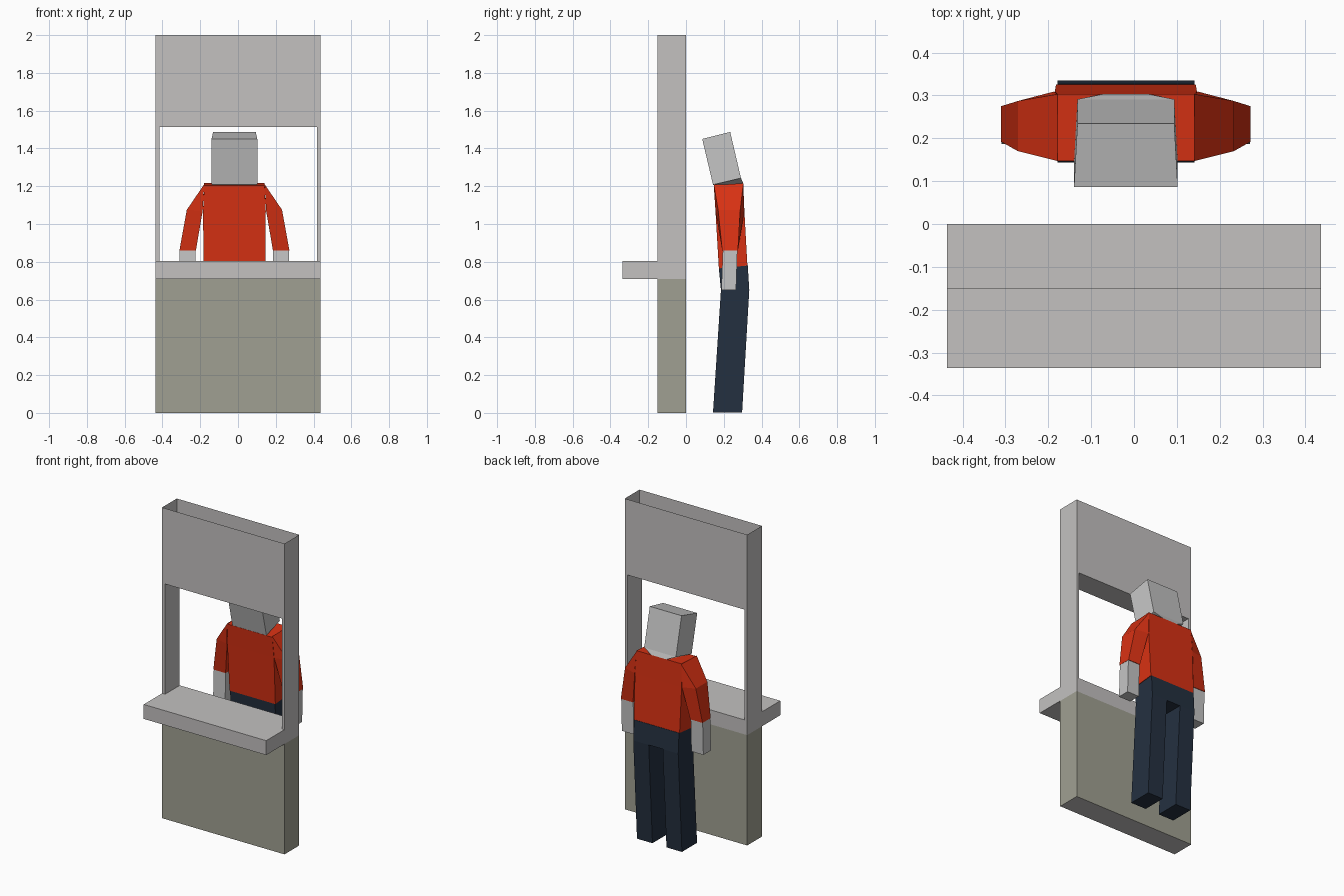
import bpy, bmesh

if "Cube" in bpy.data.objects:
    bpy.data.objects.remove(bpy.data.objects["Cube"])


def material(name, rgb):
    m = bpy.data.materials.new(name)
    lin = [((c / 255 + 0.055) / 1.055) ** 2.4 for c in rgb]
    m.diffuse_color = (*lin, 1)
    m.use_nodes = True
    m.node_tree.nodes["Principled BSDF"].inputs["Base Color"].default_value = m.diffuse_color
    return m


GREY = material("light grey", (195, 193, 192))
OLIVE = material("olive grey", (160, 160, 146))
RED = material("shirt red", (216, 49, 19))
NAVY = material("trouser navy", (36, 48, 64))
PALE = material("pale grey", (197, 197, 197))
CX = -0.019  # centre line of the figure


def loft(name, rings, mats, skip=()):
    """Skin four-sided rings; skip holds 'start' / 'end' for caps left open."""
    bm = bmesh.new()
    rows = [[bm.verts.new(p) for p in r] for r in rings]
    for a, b in zip(rows, rows[1:]):
        for i in range(4):
            j = (i + 1) % 4
            bm.faces.new((a[i], a[j], b[j], b[i]))
    if "start" not in skip:
        bm.faces.new(rows[0][::-1])
    if "end" not in skip:
        bm.faces.new(rows[-1])
    bmesh.ops.recalc_face_normals(bm, faces=bm.faces)
    me = bpy.data.meshes.new(name)
    bm.to_mesh(me)
    bm.free()
    for m in mats:
        me.materials.append(m)
    ob = bpy.data.objects.new(name, me)
    bpy.context.collection.objects.link(ob)
    return ob


def ring(x0, x1, yf, yb, zf, zb=None):
    """Rectangle seen from above, with its own front and back height."""
    zb = zf if zb is None else zb
    return [(x0, yf, zf), (x1, yf, zf), (x1, yb, zb), (x0, yb, zb)]


def box(name, x0, x1, y0, y1, z0, z1, mats, skip=()):
    return loft(name, [ring(x0, x1, y0, y1, z0), ring(x0, x1, y0, y1, z1)], mats, skip)


# Booth: base with grey underside, counter, posts and open-topped header
W, D = 0.436, -0.15
base = box("booth_base", -W, W, D, 0, 0, 0.71, [OLIVE, GREY], ("end",))
for f in base.data.polygons:
    f.material_index = int(f.normal.z < -0.5)
box("counter", -W, W, -0.336, 0, 0.71, 0.803, [GREY])
box("left_post", -W, -0.415, D, 0, 0.803, 1.513, [GREY], ("start", "end"))
box("right_post", 0.417, W, D, 0, 0.803, 1.513, [GREY], ("start", "end"))
box("header", -W, W, D, 0, 1.513, 2.0, [GREY], ("end",))

# Torso and hips
H = 0.16
loft("shirt", [ring(CX - H - .003, CX + H + .003, .174, .325, .765, .78),
               ring(CX - H - .006, CX + H + .006, .156, .309, 1.07),
               ring(CX - H, CX + H, .147, .303, 1.205, 1.216)], [RED])
loft("hips", [ring(CX - H, CX + H, .185, .335, .65),
              ring(CX - H, CX + H, .174, .327, .765, .78)], [NAVY])

# Head, tilted forward and narrower at the back, with a tapering neck
def head_ring(front, back):
    (yf, zf), (yb, zb) = front, back
    return [(CX - .121, yf, zf), (CX + .121, yf, zf),
            (CX + .113, yb, zb), (CX - .113, yb, zb)]


chin = head_ring((.143, 1.208), (.291, 1.243))
loft("head", [chin, head_ring((.086, 1.45), (.234, 1.487))], [PALE])
loft("neck", [ring(CX - .053, CX + .053, .155, .303, 1.203, 1.216), chin],
     [PALE], ("end",))

# Limbs, one pair at a time
for side, s in (("left", -1), ("right", 1)):
    def pair(d, yf, yb, z):
        return (CX + s * d, yf, z), (CX + s * d, yb, z)

    def section(outer, inner):
        (a, b), (c, d) = pair(*outer), pair(*inner)
        return [a, b, d, c]

    inner, outer = CX + s * 0.05, CX + s * H
    loft(side + "_leg", [ring(inner, outer, .143, .297, 0.003, 0.003),
                         ring(inner, outer, .185, .335, .65)], [NAVY], ("end",))
    # Shoulder wedge bending down into the sleeve
    armpit = (.168, .156, .309, 1.07)
    elbow = section((.252, .17, .287, 1.075), armpit)
    hem = section((.291, .192, .275, .86), (.204, .192, .275, .86))
    loft(side + "_sleeve", [section((H, .147, .303, 1.21), armpit), elbow, hem],
         [RED], ("start",))
    loft(side + "_hand", [section((.290, .195, .272, .862), (.205, .195, .272, .862)),
                          section((.290, .187, .265, .65), (.205, .187, .265, .65))],
         [PALE])
# Remove doubled points where the shoulder wedge meets the sleeve
for name in ("left_sleeve", "right_sleeve"):
    me = bpy.data.objects[name].data
    bm = bmesh.new()
    bm.from_mesh(me)
    bmesh.ops.remove_doubles(bm, verts=bm.verts, dist=1e-4)
    bmesh.ops.recalc_face_normals(bm, faces=bm.faces)
    bm.to_mesh(me)
    bm.free()
